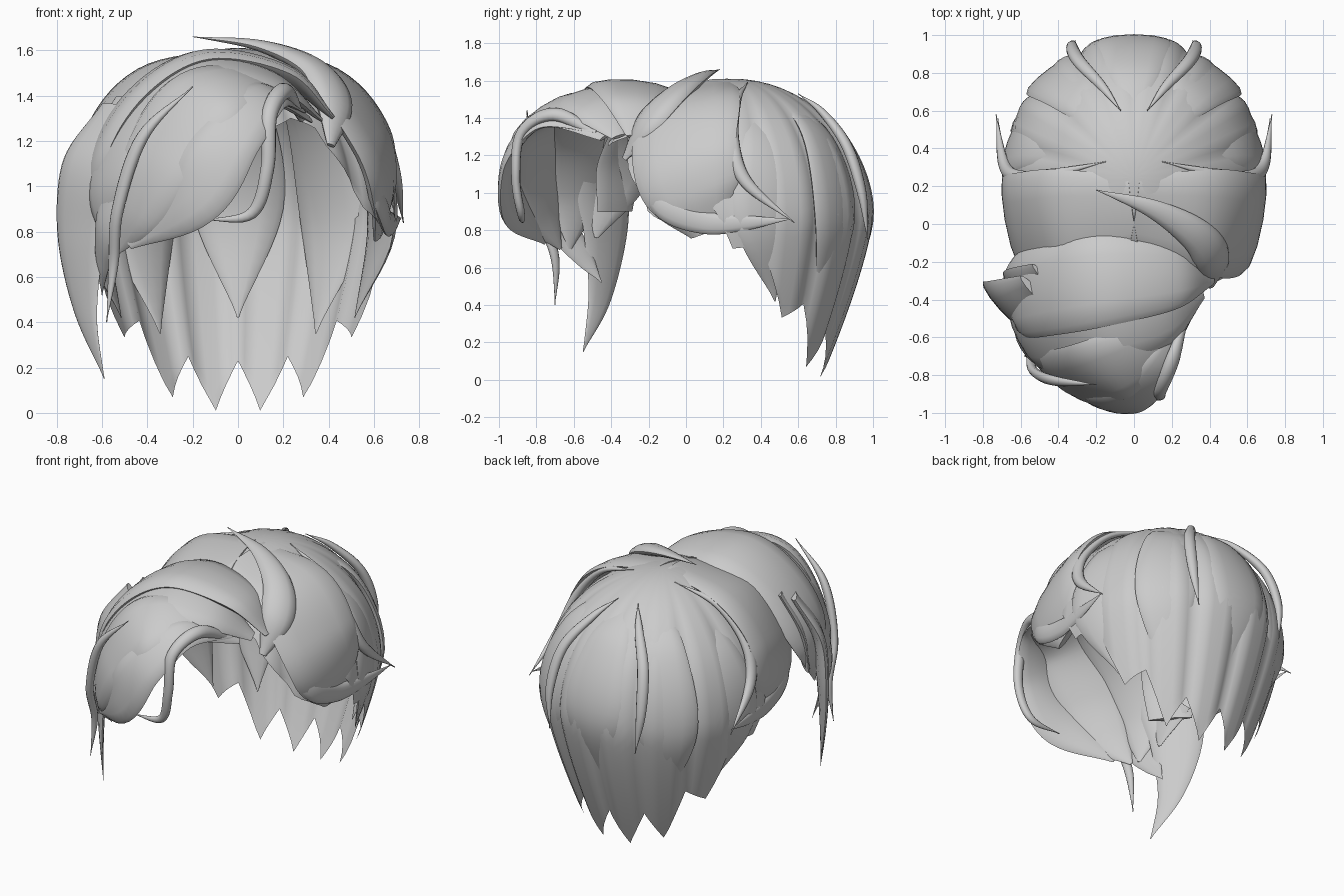
import bpy
import bmesh
from math import sin, cos, acos, pi, radians, degrees
from mathutils import Vector

cube = bpy.data.objects.get("Cube")
if cube:
    bpy.data.objects.remove(cube)

grey = bpy.data.materials.new("hair grey")
grey.use_nodes = True
colour = (0.6, 0.6, 0.6, 1)
grey.diffuse_color = colour
grey.node_tree.nodes["Principled BSDF"].inputs["Base Color"].default_value = colour

HEAD = Vector((0, 0.2, 0.85))
FRINGE = Vector((-0.1, -0.35, 0.8))
EQUATOR, DOME = 0.85, 0.76
LOBES, STEPS, ROWS = 14, 8, 28


def finish(name, bm):
    """Turn a bmesh into a smooth shaded object."""
    bmesh.ops.recalc_face_normals(bm, faces=bm.faces)
    mesh = bpy.data.meshes.new(name)
    bm.to_mesh(mesh)
    bm.free()
    mesh.materials.append(grey)
    obj = bpy.data.objects.new(name, mesh)
    bpy.context.collection.objects.link(obj)
    bpy.ops.object.select_all(action='DESELECT')
    obj.select_set(True)
    bpy.context.view_layer.objects.active = obj
    bpy.ops.object.shade_smooth_by_angle(angle=radians(50))


def head_point(angle, z, scale):
    """Point on the head at an angle from the back and a height."""
    if z > EQUATOR:
        reach = sin(acos(min(1, (z - EQUATOR) / DOME)))
    else:
        reach = 1 - 0.37 * ((EQUATOR - z) / EQUATOR) ** 1.3
    reach *= scale
    depth = 0.75 if cos(angle) > 0 else 0.8
    return Vector((0.69 * reach * sin(angle), 0.25 + depth * reach * cos(angle), z))


def hem(angle):
    """Height of the hair's lower edge around the head."""
    table = [(0, .01), (20, .01), (42, .08), (72, .42), (95, .78), (125, .86), (145, 1.25), (180, 1.25)]
    for (a, za), (b, zb) in zip(table, table[1:]):
        if angle <= b:
            return za + (zb - za) * (angle - a) / (b - a)
    return table[-1][1]


def build_shell():
    """Ridged cap with a jagged hem at the nape."""
    bm = bmesh.new()
    columns = LOBES * STEPS
    grid = []
    for i in range(columns):
        angle = 2 * pi * i / columns
        around = abs((degrees(angle) + 180) % 360 - 180)
        part = (i % STEPS) / STEPS
        peak = 1 - abs(2 * part - 1)
        notch = 0.22 if around < 100 else 0.05
        low = hem(around) + notch * (1 - peak)
        span = acos((low - EQUATOR) / DOME) if low > EQUATOR else pi / 2 + (EQUATOR - low) / DOME
        column = []
        for j in range(1, ROWS + 1):
            u = span * j / ROWS
            z = EQUATOR + (DOME * cos(u) if u < pi / 2 else DOME * (pi / 2 - u))
            ridge = 0.96 + min(u, 1) * (0.04 * sin(pi * part) + 0.015 * abs(sin(2 * pi * part)))
            column.append(bm.verts.new(head_point(angle, z, ridge)))
        grid.append(column)
    crown = bm.verts.new((0, 0.25, EQUATOR + DOME))
    for i in range(columns):
        a, b = grid[i], grid[(i + 1) % columns]
        bm.faces.new((crown, a[0], b[0]))
        for j in range(ROWS - 1):
            bm.faces.new((a[j], a[j + 1], b[j + 1], b[j]))
    finish("hair_shell", bm)


def spline(keys, steps=8):
    """Smooth run of 4D samples (place and half width) through the keys."""
    keys = [Vector(k) for k in keys]
    padded = [2 * keys[0] - keys[1]] + keys + [2 * keys[-1] - keys[-2]]
    samples = []
    for a, b, c, d in zip(padded, padded[1:], padded[2:], padded[3:]):
        for s in range(steps):
            t = s / steps
            samples.append(0.5 * (2 * b + (c - a) * t + (2 * a - 5 * b + 4 * c - d) * t ** 2
                                  + (3 * b - a - 3 * c + d) * t ** 3))
    return samples + [keys[-1]]


def lock(name, keys, flat=0.35, side=1, centre=HEAD, sides=12):
    """Tapered lock of hair whose flat face points away from a centre."""
    samples = spline([(x * side, y, z, w) for x, y, z, w in keys])
    places = [s.to_3d() for s in samples]
    bm = bmesh.new()
    rings = []
    for i, (place, sample) in enumerate(zip(places, samples)):
        along = (places[min(i + 1, len(places) - 1)] - places[max(i - 1, 0)]).normalized()
        out = place - centre
        out = (out - along * out.dot(along)).normalized()
        across = along.cross(out)
        width = max(sample[3], 0.003)
        ring = []
        for k in range(sides):
            turn = 2 * pi * k / sides
            ring.append(bm.verts.new(place + across * width * cos(turn) + out * width * flat * sin(turn)))
        rings.append(ring)
    for a, b in zip(rings, rings[1:]):
        for k in range(sides):
            n = (k + 1) % sides
            bm.faces.new((a[k], a[n], b[n], b[k]))
    bm.faces.new(rings[0])
    bm.faces.new(rings[-1])
    finish(name, bm)


def back_lock(name, keys, side=1):
    """Lock placed by angle, height and half width on the head."""
    lock(name, [(*head_point(radians(a), z, 0.95), w) for a, z, w in keys], 0.22, side)


def fringe_lock(name, keys, flat=0.25):
    """Lock of the forward sweep, rounded about its own centre."""
    lock(name, keys, flat, centre=FRINGE)


build_shell()

# Overlapping locks on the back of the head
back_lock("back_centre_lock", [(0, 1.56, 0), (0, 1.32, .15), (0, .9, .2), (0, .42, 0)])

for side, label in ((1, "left"), (-1, "right")):
    back_lock(label + "_back_lock", [(35, 1.57, 0), (38, 1.3, .14), (40, .85, .18), (40, .35, 0)], side)
    back_lock(label + "_nape_lock", [(68, 1.57, 0), (74, 1.25, .13), (76, .85, .17), (68, .42, 0)], side)

    # Broad lock over each temple
    lock(label + "_temple_lock", [(0, .06, 1.56, .2), (.38, .02, 1.46, .28), (.58, -.01, 1.22, .29),
                                  (.64, .04, 1, .26), (.62, .12, .79, .1)], 0.18, side)

    # Thin strands
    lock(label + "_temple_flick", [(.56, -.25, 1.08, .01), (.63, -.12, .92, .06), (.66, .1, .84, .06),
                                   (.69, .32, .84, .04), (.72, .56, .86, 0)], 0.35, side)
    lock(label + "_side_strand", [(.15, .33, 1.59, 0), (.42, .27, 1.49, .025), (.61, .25, 1.28, .035),
                                  (.69, .32, 1.06, .035), (.73, .58, .84, 0)], 0.8, side)
    lock(label + "_crown_strand", [(.07, .6, 1.53, 0), (.17, .73, 1.43, .025), (.29, .86, 1.25, .035),
                                   (.33, .94, 1, .03), (.31, .97, .75, 0)], 0.8, side)

# Swept fringe, from the parting across to the right
fringe_lock("fringe_top", [(.42, -.28, 1.3, .04), (.22, -.27, 1.48, .18), (-.15, -.29, 1.54, .25),
                           (-.44, -.34, 1.38, .25), (-.62, -.4, 1.08, .2), (-.6, -.48, .76, .01)])
fringe_lock("fringe_middle", [(.36, -.36, 1.3, .04), (.15, -.48, 1.46, .17), (-.15, -.54, 1.49, .23),
                              (-.42, -.58, 1.29, .23), (-.57, -.6, 1, .18), (-.56, -.62, .7, .01)])
fringe_lock("fringe_front", [(.31, -.43, 1.3, .04), (.1, -.64, 1.43, .15), (-.14, -.77, 1.39, .22),
                             (-.33, -.81, 1.14, .22), (-.45, -.77, .9, .15), (-.54, -.67, .7, .01)])
fringe_lock("fringe_edge", [(.28, -.47, 1.34, .03), (.13, -.75, 1.4, .1), (-.03, -.93, 1.22, .14),
                            (-.2, -.93, .96, .15), (-.48, -.75, .74, .02)])
fringe_lock("fringe_tail", [(-.53, -.66, 1.05, .1), (-.58, -.65, .82, .09), (-.6, -.55, .66, .06),
                            (-.6, -.45, .52, 0)])

# Locks in front of the right ear
lock("right_long_lock", [(-.52, -.36, 1.35, .12), (-.64, -.44, 1.1, .19), (-.69, -.43, .8, .16),
                         (-.67, -.46, .45, .08), (-.59, -.55, .15, 0)], 0.2)
lock("right_ear_lock", [(-.46, -.3, 1.38, .12), (-.57, -.36, 1.15, .16), (-.6, -.38, .9, .13)], 0.15)

# Loose strands around the face
lock("parting_strand", [(-.2, .18, 1.66, 0), (.1, .08, 1.62, .05), (.33, -.06, 1.52, .09),
                        (.42, -.2, 1.37, .1), (.41, -.33, 1.18, .02)], 0.5)
lock("fringe_curl", [(.28, -.46, 1.3, .02), (.21, -.7, 1.42, .04), (.14, -.88, 1.32, .035),
                     (.13, -.91, 1.08, .03), (.06, -.88, .88, .025), (-.15, -.87, .85, 0)], 0.8)
fringe_lock("fringe_strand", [(-.2, -.85, 1.44, 0), (-.42, -.83, 1.22, .03), (-.53, -.78, .9, .03),
                              (-.55, -.7, .65, .025), (-.58, -.7, .4, 0)], 0.8)
